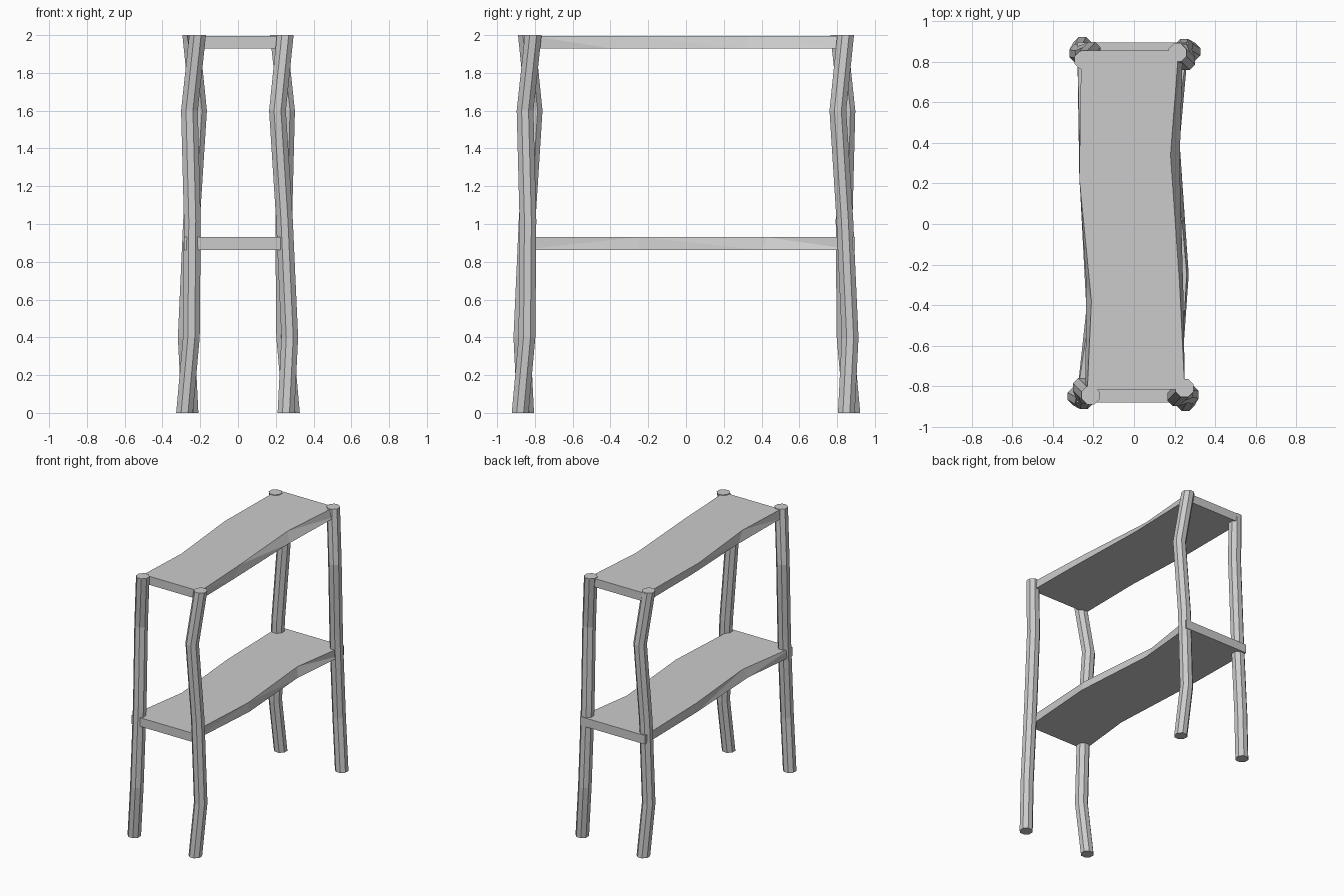
import bpy, bmesh, math
from mathutils import Vector

if "Cube" in bpy.data.objects:
    bpy.data.objects.remove(bpy.data.objects["Cube"])

SIDES, RADIUS = 8, 0.048
CORNER = (0.25, 0.845)

# Wobble of one leg: height, offset from the corner
WOBBLE = [(0, -0.033, -0.004), (0.4, 0.003, -0.024), (0.75, 0.006, -0.008),
          (1.02, 0.008, 0.004), (1.6, -0.007, 0.041), (2.0, 0.036, 0.0)]


def make_object(name, bm):
    bmesh.ops.recalc_face_normals(bm, faces=bm.faces)
    mesh = bpy.data.meshes.new(name)
    bm.to_mesh(mesh)
    bm.free()
    obj = bpy.data.objects.new(name, mesh)
    bpy.context.collection.objects.link(obj)
    return obj


def skin(bm, rings):
    """Bridge matching closed rings of points and cap both ends."""
    loops = [[bm.verts.new(p) for p in ring] for ring in rings]
    n = len(loops[0])
    for a, b in zip(loops, loops[1:]):
        for i in range(n):
            j = (i + 1) % n
            bm.faces.new((a[i], a[j], b[j], b[i]))
    bm.faces.new(loops[0][::-1])
    bm.faces.new(loops[-1])


def leg(name, sx, sy, quarter):
    # The same bent leg, turned a quarter further at each corner
    c, s = [(1, 0), (0, 1), (-1, 0), (0, -1)][quarter]
    rings = []
    for z, u, v in WOBBLE:
        x = sx * CORNER[0] + c * u - s * v
        y = sy * CORNER[1] + s * u + c * v
        rings.append([(x + RADIUS * math.cos(math.tau * (i + 0.5) / SIDES),
                       y + RADIUS * math.sin(math.tau * (i + 0.5) / SIDES), z)
                      for i in range(SIDES)])
    bm = bmesh.new()
    skin(bm, rings)
    make_object(name, bm)


def shelf(name, z0, z1, left_top, left_low, right_top, right_low):
    # Wavy board: each long edge has its own few (x, y) points
    def outline(left, right, z):
        return [Vector((x, y, z)) for x, y in right + left[::-1]]
    bm = bmesh.new()
    skin(bm, [outline(left_low, right_low, z0), outline(left_top, right_top, z1)])
    bmesh.ops.triangulate(bm, faces=bm.faces)
    make_object(name, bm)


# Legs
leg("front_left_leg", -1, -1, 0)
leg("front_right_leg", 1, -1, 1)
leg("back_right_leg", 1, 1, 2)
leg("back_left_leg", -1, 1, 3)

# Upper shelf
shelf("upper_shelf", 1.93, 1.995,
      [(-0.23, -0.815), (-0.21, -0.38), (-0.27, 0.23), (-0.26, 0.855)],
      [(-0.24, -0.815), (-0.235, -0.3), (-0.26, 0.3), (-0.26, 0.855)],
      [(0.25, -0.815), (0.225, -0.3), (0.18, 0.34), (0.22, 0.855)],
      [(0.25, -0.815), (0.245, -0.4), (0.225, 0.3), (0.24, 0.855)])

# Lower shelf
shelf("lower_shelf", 0.863, 0.93,
      [(-0.285, -0.88), (-0.21, -0.38), (-0.265, 0.25), (-0.28, 0.895)],
      [(-0.285, -0.88), (-0.235, -0.42), (-0.27, 0.25), (-0.28, 0.895)],
      [(0.225, -0.88), (0.26, -0.25), (0.2, 0.43), (0.27, 0.895)],
      [(0.225, -0.88), (0.27, -0.25), (0.225, 0.4), (0.27, 0.895)])
